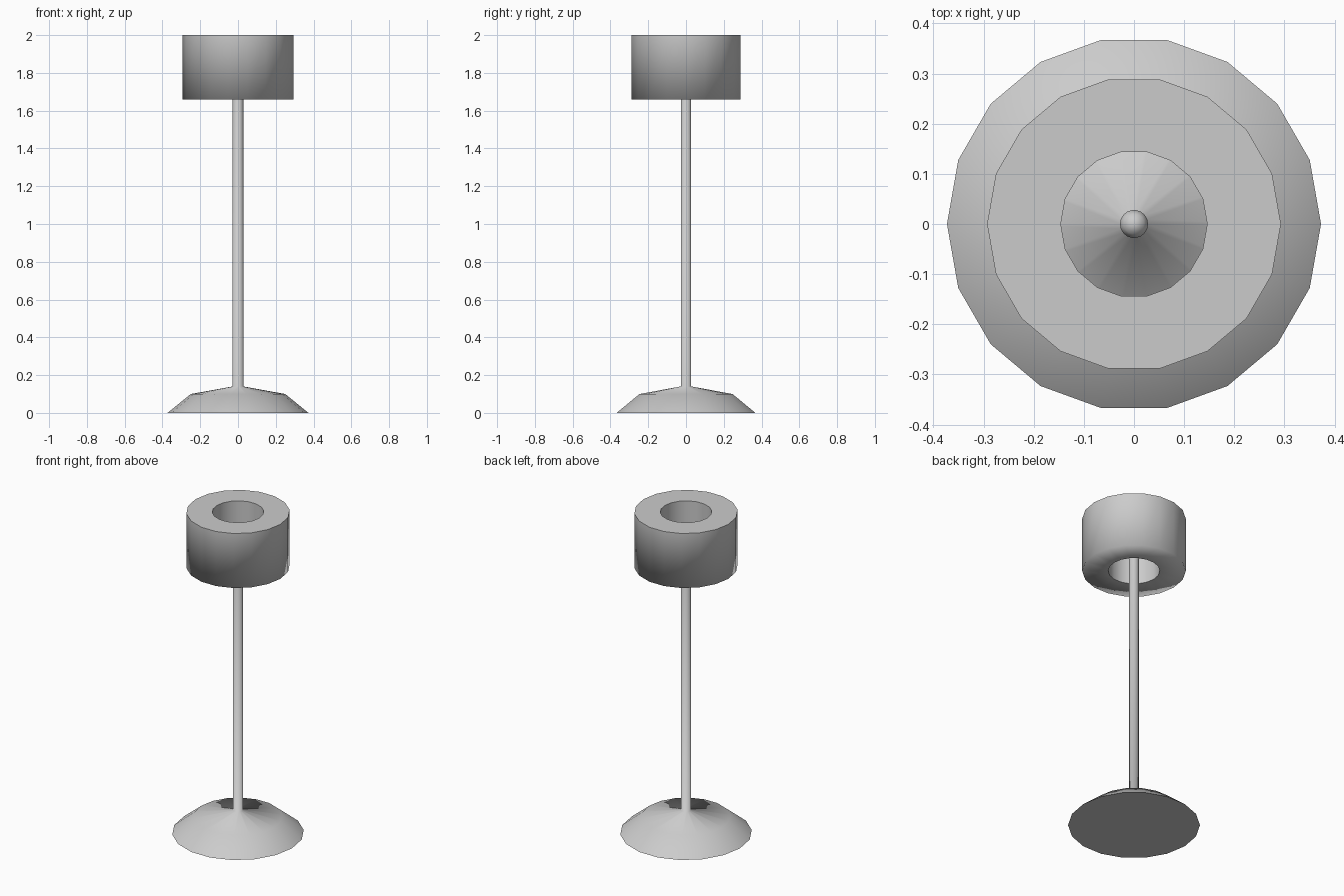
import bpy, bmesh
from math import cos, sin, pi

if "Cube" in bpy.data.objects:
    bpy.data.objects.remove(bpy.data.objects["Cube"])

SIDES = 18


def lathe(name, profile, sharp=(), closed=False):
    """Revolve (radius, z) points about z; radius 0 makes a pole."""
    bm = bmesh.new()
    rings = []
    for r, z in profile:
        if r == 0:
            rings.append([bm.verts.new((0, 0, z))] * SIDES)
        else:
            rings.append([bm.verts.new((r * cos(2 * pi * i / SIDES), r * sin(2 * pi * i / SIDES), z))
                          for i in range(SIDES)])
    pairs = list(zip(rings, rings[1:]))
    if closed:
        pairs.append((rings[-1], rings[0]))
    for a, b in pairs:
        for i in range(SIDES):
            j = (i + 1) % SIDES
            bm.faces.new(dict.fromkeys((a[i], a[j], b[j], b[i])))
    bmesh.ops.recalc_face_normals(bm, faces=bm.faces)
    for f in bm.faces:
        f.smooth = True
    # Crisp rings
    for k in sharp:
        for i in range(SIDES):
            bm.edges.get((rings[k][i], rings[k][(i + 1) % SIDES])).smooth = False
    mesh = bpy.data.meshes.new(name)
    bm.to_mesh(mesh)
    bm.free()
    obj = bpy.data.objects.new(name, mesh)
    bpy.context.collection.objects.link(obj)
    return obj


# Weighted foot flowing into the pole, closed with a small dome inside the shade
lathe("base_and_pole",
      [(0, 0), (0.373, 0), (0.25, 0.10), (0.028, 0.14),
       (0.028, 1.82), (0.020, 1.84), (0, 1.848)], sharp=(1,))

# Thick drum shade with an open centre
lathe("lamp_shade",
      [(0.146, 1.66), (0.293, 1.66), (0.293, 2.0), (0.146, 2.0)],
      sharp=(0, 2, 3), closed=True)
